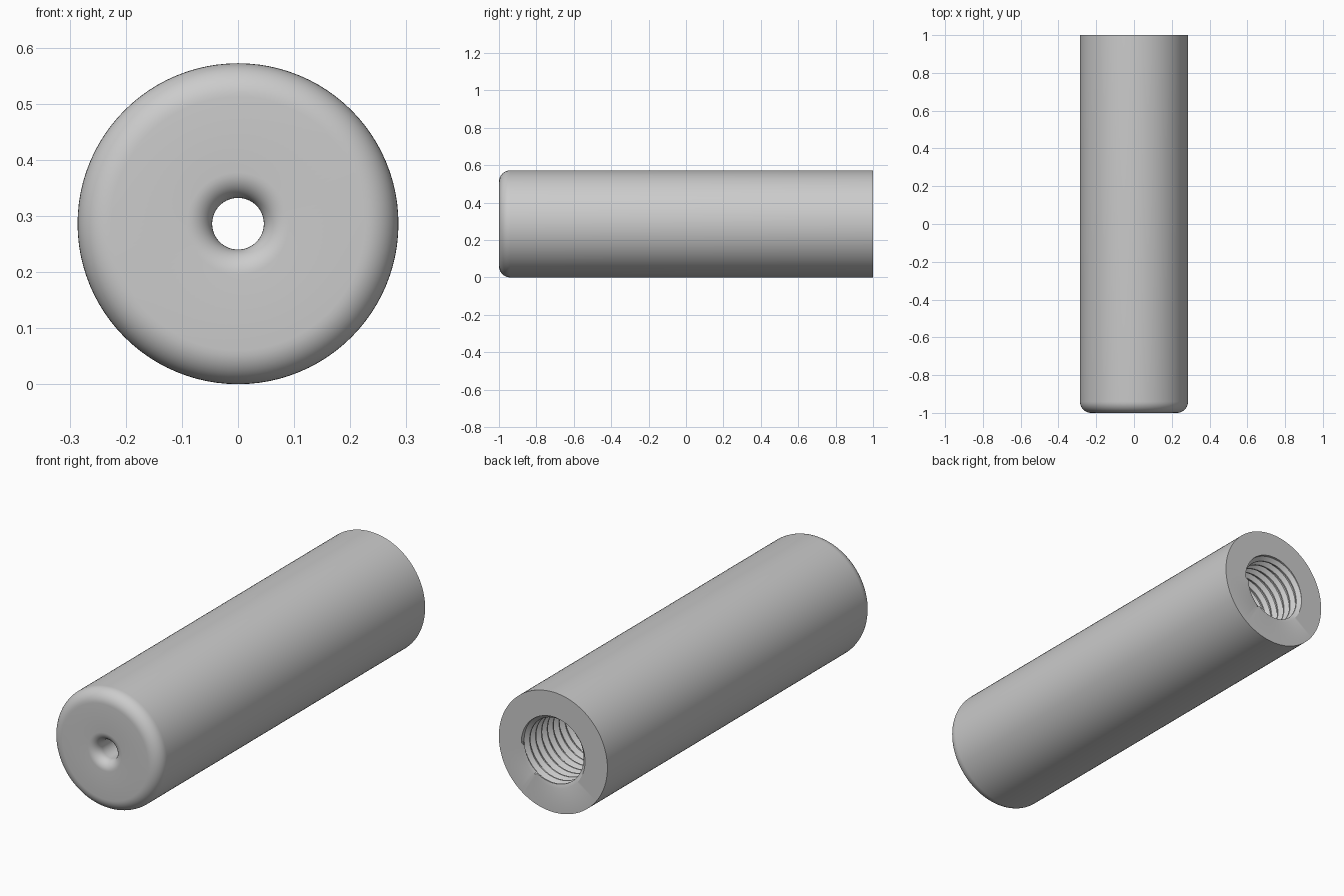
import bpy, bmesh, math

cube = bpy.data.objects.get("Cube")
if cube:
    bpy.data.objects.remove(cube, do_unlink=True)

SEG = 96
R, AXIS_Z = 0.286, 0.286
BORE, THREAD_MAJOR, THREAD_MINOR = 0.046, 0.168, 0.15
FRONT, BACK = -1.0, 1.0
THREAD_START, PITCH = 0.45, 0.044

steel = bpy.data.materials.new("grey steel")
steel.use_nodes = True
GREY = (0.6, 0.6, 0.6, 1)
steel.diffuse_color = GREY
steel.node_tree.nodes["Principled BSDF"].inputs["Base Color"].default_value = GREY


def arc(cy, cr, radius, start, end, steps=10):
    """Points (y, r) along a fillet."""
    angles = [math.radians(start + (end - start) * i / steps) for i in range(steps + 1)]
    return [(cy + radius * math.cos(a), cr + radius * math.sin(a)) for a in angles]


def place(bm, y, r, turn):
    a = math.tau * turn / SEG
    return bm.verts.new((r * math.cos(a), y, AXIS_Z + r * math.sin(a)))


def lathe(bm, profile):
    rings = [[place(bm, y, r, i) for i in range(SEG)] for y, r in profile]
    for a, b in zip(rings, rings[1:]):
        for i in range(SEG):
            j = (i + 1) % SEG
            bm.faces.new((a[i], a[j], b[j], b[i]))


def finish(bm, name):
    bmesh.ops.remove_doubles(bm, verts=bm.verts, dist=1e-5)
    bmesh.ops.recalc_face_normals(bm, faces=bm.faces)
    mesh = bpy.data.meshes.new(name)
    bm.to_mesh(mesh)
    bm.free()
    mesh.materials.append(steel)
    obj = bpy.data.objects.new(name, mesh)
    bpy.context.collection.objects.link(obj)
    bpy.ops.object.select_all(action="DESELECT")
    obj.select_set(True)
    bpy.context.view_layer.objects.active = obj
    bpy.ops.object.shade_smooth_by_angle(angle=math.radians(30))


def internal_thread(bm):
    """Helical strips: root flat, flank, crest flat, flank, trimmed at both ends."""
    steps = ((0.0, THREAD_MAJOR), (0.15, THREAD_MAJOR), (0.5, THREAD_MINOR), (0.65, THREAD_MINOR))
    turns = math.ceil((BACK - THREAD_START) / PITCH) + 1
    columns = []
    for i in range(SEG + 1):
        column = []
        for t in range(-1, turns):
            for offset, r in steps:
                y = THREAD_START + (t + offset + i / SEG) * PITCH
                if not THREAD_START < y < BACK:
                    y, r = min(max(y, THREAD_START), BACK), THREAD_MAJOR
                column.append(place(bm, y, r, i))
        columns.append(column)
    for a, b in zip(columns, columns[1:]):
        for k in range(len(a) - 1):
            bm.faces.new((a[k], a[k + 1], b[k + 1], b[k]))


# Tube body: thread shoulder, bore, flared mouth, rounded rim, wall, rear face
bm = bmesh.new()
flare, rim = 0.045, 0.06
profile = [(THREAD_START, THREAD_MAJOR), (THREAD_START, BORE)]
profile += arc(FRONT + flare, BORE + flare, flare, 270, 180)
profile += arc(FRONT + rim, R - rim, rim, 180, 90)
profile += [(BACK, R), (BACK, THREAD_MAJOR)]
lathe(bm, profile)
internal_thread(bm)
bmesh.ops.remove_doubles(bm, verts=bm.verts, dist=1e-5)
bmesh.ops.dissolve_degenerate(bm, edges=bm.edges, dist=1e-6)
finish(bm, "threaded_tube")
